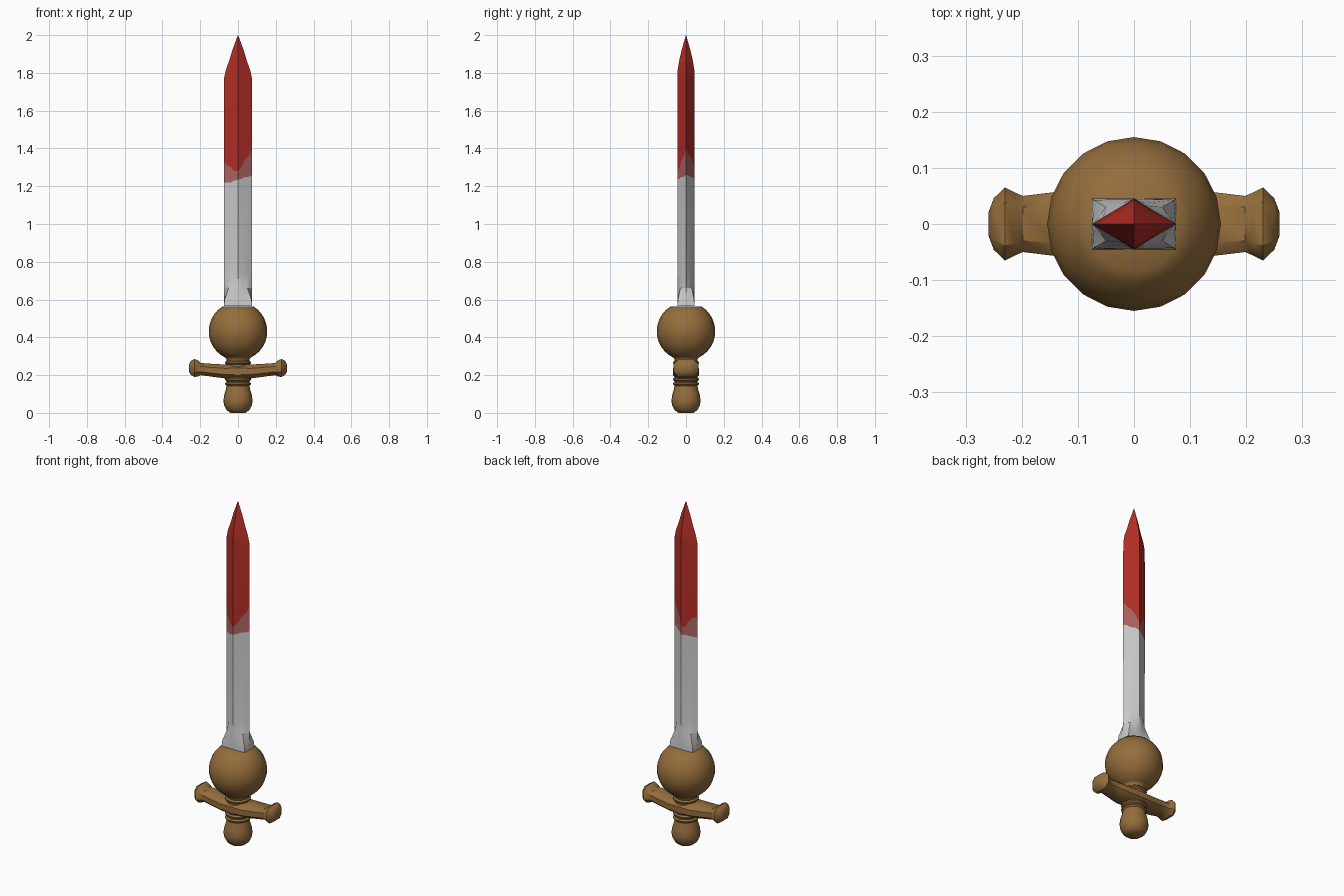
import bpy, bmesh, math

if "Cube" in bpy.data.objects:
    bpy.data.objects.remove(bpy.data.objects["Cube"])


def material(name, rgb):
    m = bpy.data.materials.new(name)
    m.diffuse_color = (*rgb, 1)
    m.use_nodes = True
    m.node_tree.nodes["Principled BSDF"].inputs["Base Color"].default_value = m.diffuse_color
    return m


brown = material("bronze_brown", (0.30, 0.155, 0.045))
grey = material("steel_grey", (0.60, 0.60, 0.60))
pink = material("faded_red", (0.42, 0.13, 0.12))
red = material("deep_red", (0.46, 0.027, 0.020))


def loft(name, rings, mats, bands=None, angle=30):
    """Skin closed rings of equal point count; bands gives a material per ring gap."""
    bm = bmesh.new()
    vs = [[bm.verts.new(p) for p in r] for r in rings]
    n = len(vs[0])
    for k in range(len(vs) - 1):
        for i in range(n):
            j = (i + 1) % n
            f = bm.faces.new((vs[k][i], vs[k][j], vs[k + 1][j], vs[k + 1][i]))
            f.material_index = bands[k] if bands else 0
    bm.faces.new(vs[0][::-1])
    f = bm.faces.new(vs[-1])
    f.material_index = bands[-1] if bands else 0
    bmesh.ops.recalc_face_normals(bm, faces=bm.faces)
    me = bpy.data.meshes.new(name)
    bm.to_mesh(me)
    bm.free()
    for m in mats:
        me.materials.append(m)
    ob = bpy.data.objects.new(name, me)
    bpy.context.collection.objects.link(ob)
    bpy.ops.object.select_all(action='DESELECT')
    bpy.context.view_layer.objects.active = ob
    ob.select_set(True)
    bpy.ops.object.shade_smooth_by_angle(angle=math.radians(angle))
    return ob


def lathe(name, profile, segs=20):
    rings = [[(r * math.cos(2 * math.pi * i / segs), r * math.sin(2 * math.pi * i / segs), z)
              for i in range(segs)] for r, z in profile]
    return loft(name, rings, [brown], angle=40)


# Pommel and ribbed grip
lathe("pommel", [(0.040, 0.0), (0.060, 0.015), (0.074, 0.042), (0.077, 0.065),
                 (0.073, 0.095), (0.064, 0.125), (0.060, 0.145)])
grip = [(0.058, 0.14)]
for z in (0.143, 0.167, 0.191, 0.255):
    grip += [(0.060, z), (0.068, z + 0.007), (0.068, z + 0.014), (0.060, z + 0.021)]
grip += [(0.062, 0.286), (0.070, 0.296), (0.092, 0.308), (0.105, 0.325)]
lathe("grip", grip)

# Ball at the foot of the blade, flat on top
R, CZ = 0.155, 0.432
lathe("ball", [(R * math.cos(a), CZ + R * math.sin(a))
               for a in [math.radians(-75 + 11.05 * i) for i in range(13)]])

# Crossguard: (x, y half width, z low, z high), mirrored to the left
half = [(0.0, 0.068, 0.183, 0.258), (0.07, 0.066, 0.183, 0.256), (0.14, 0.057, 0.192, 0.260),
        (0.198, 0.050, 0.200, 0.264), (0.212, 0.056, 0.193, 0.278), (0.230, 0.065, 0.190, 0.285),
        (0.250, 0.046, 0.202, 0.275), (0.259, 0.022, 0.218, 0.255)]
sections = [(-x, y, a, b) for x, y, a, b in half[:0:-1]] + half
guard = []
for x, y, lo, hi in sections:
    c, h = (lo + hi) / 2, (hi - lo) / 2
    guard.append([(x, y * u, c + h * v) for u, v in
                  ((1, .45), (.6, 1), (-.6, 1), (-1, .45), (-1, -.45), (-.6, -1), (.6, -1), (1, -.45))])
loft("crossguard", guard, [brown], angle=40)

# Blade: diamond section (16 points) growing out of a square foot
A, B, SEG = 0.075, 0.045, 4
corners = [(1, 0), (0, 1), (-1, 0), (0, -1)]
unit = []
for q in range(4):
    (x0, y0), (x1, y1) = corners[q], corners[(q + 1) % 4]
    unit += [(x0 + (x1 - x0) * t / SEG, y0 + (y1 - y0) * t / SEG) for t in range(SEG)]


def ring(sx, sy, z, square=0.0, heights=None):
    pts = []
    for i, (x, y) in enumerate(unit):
        k = 1 + square * (1 / max(abs(x), abs(y)) - 1)
        pts.append((A * sx * k * x, B * sy * k * y, heights[i] if heights else z))
    return pts


# Ragged colour borders, starting at +x and going round by the back
pale_edge = [1.26, 1.26, 1.25, 1.25, 1.235, 1.235, 1.23, 1.225,
             1.22, 1.22, 1.22, 1.23, 1.235, 1.24, 1.25, 1.25]
red_edge = [1.40, 1.375, 1.36, 1.33, 1.285, 1.28, 1.32, 1.34,
            1.33, 1.31, 1.30, 1.28, 1.28, 1.30, 1.34, 1.36]
blade = [ring(1, 1, 0.565, 1), ring(1, 1, 0.60, 0.9), ring(0.99, 0.99, 0.66, 0.35),
         ring(0.98, 0.98, 0.74), ring(1, 1, 0, 0, pale_edge), ring(1, 1, 0, 0, red_edge),
         ring(0.99, 1, 1.77), ring(0.86, 0.98, 1.815), ring(0.62, 0.80, 1.865),
         ring(0.40, 0.52, 1.92), ring(0.01, 0.01, 2.0)]
loft("blade", blade, [grey, pink, red], [0, 0, 0, 0, 1, 2, 2, 2, 2, 2], angle=25)
